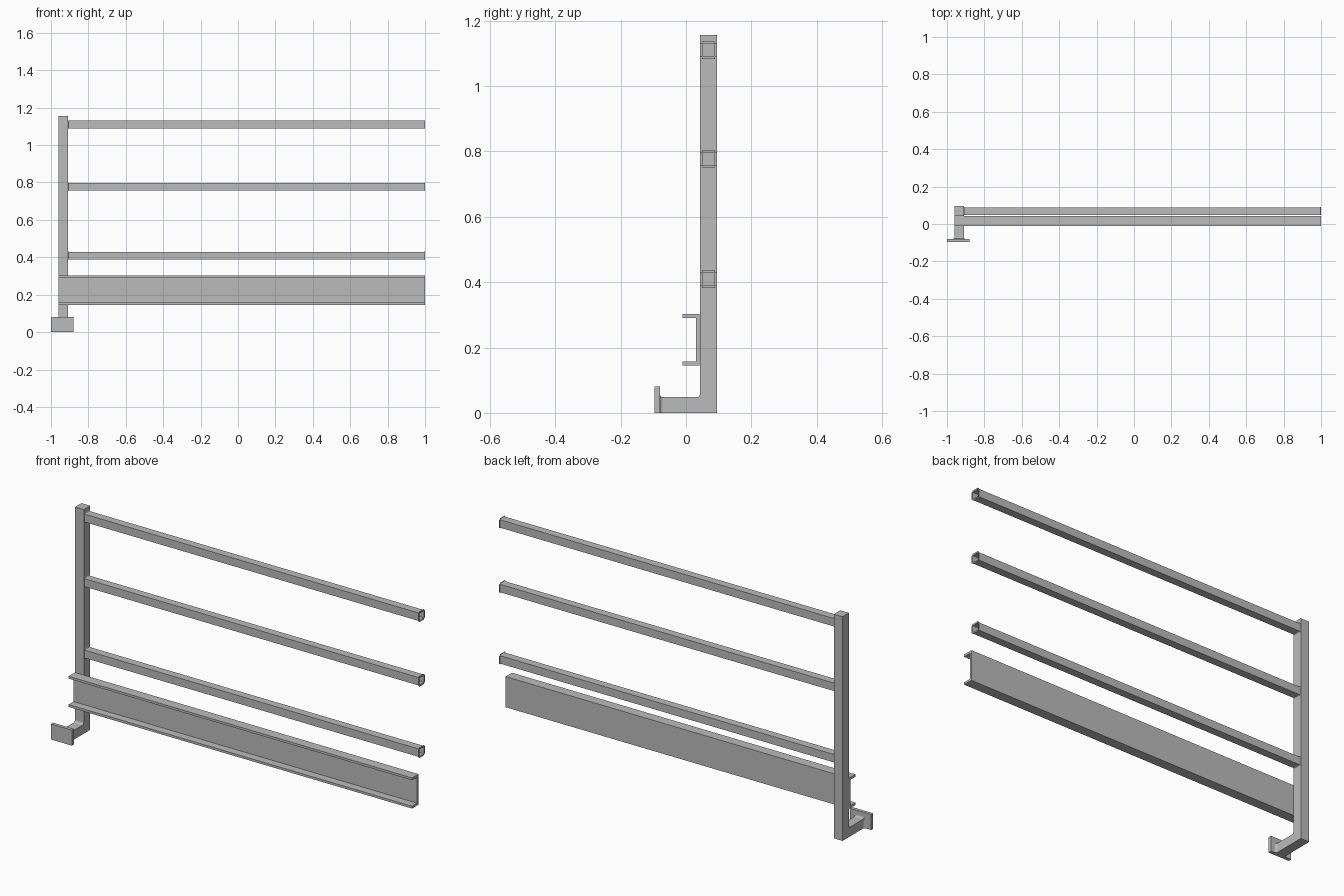
import bpy
import bmesh
from mathutils import Vector

cube = bpy.data.objects.get("Cube")
if cube:
    bpy.data.objects.remove(cube, do_unlink=True)

# Single steel colour
steel = bpy.data.materials.new("grey steel")
steel.use_nodes = True
colour = (0.5, 0.5, 0.5, 1)
steel.diffuse_color = colour
steel.node_tree.nodes["Principled BSDF"].inputs["Base Color"].default_value = colour


def finish(name, bm):
    bmesh.ops.recalc_face_normals(bm, faces=bm.faces)
    mesh = bpy.data.meshes.new(name)
    bm.to_mesh(mesh)
    bm.free()
    mesh.materials.append(steel)
    obj = bpy.data.objects.new(name, mesh)
    bpy.context.collection.objects.link(obj)
    return obj


def prism(name, profile, origin, u, v, sweep):
    """Extrude a 2D profile, laid out on axes u and v, along sweep."""
    bm = bmesh.new()
    o, u, v = Vector(origin), Vector(u), Vector(v)
    face = bm.faces.new([bm.verts.new(o + u * a + v * b) for a, b in profile])
    new = bmesh.ops.extrude_face_region(bm, geom=[face])["geom"]
    verts = [g for g in new if isinstance(g, bmesh.types.BMVert)]
    bmesh.ops.translate(bm, verts=verts, vec=Vector(sweep))
    return finish(name, bm)


def box(name, low, high):
    w, d, h = (b - a for a, b in zip(low, high))
    return prism(name, [(0, 0), (w, 0), (w, d), (0, d)], low,
                 (1, 0, 0), (0, 1, 0), (0, 0, h))


def weld(name, corner, u, v, sweep, size=0.01):
    """Concave fillet filling the corner between directions u and v."""
    s = size
    profile = [(0, 0), (s, 0), (s * 0.5, s * 0.13), (s * 0.29, s * 0.29),
               (s * 0.13, s * 0.5), (0, s)]
    return prism(name, profile, corner, u, v, sweep)


X, Y, Z = Vector((1, 0, 0)), Vector((0, 1, 0)), Vector((0, 0, 1))

# Upright post, foot arm and mounting plate
POST_L, POST_R = -0.96, -0.91
PLATE_Y, POST_Y, ARM_Z = -0.08, 0.043, 0.048
box("post", (POST_L, POST_Y, 0), (POST_R, 0.095, 1.156))
box("foot_arm", (POST_L, PLATE_Y, 0), (POST_R, POST_Y, ARM_Z))
box("mounting_plate", (-1, -0.097, 0), (-0.88, PLATE_Y, 0.08))

# Welds around the foot arm
width = X * (POST_R - POST_L)
weld("arm_weld_plate_top", (POST_L, PLATE_Y, ARM_Z), Y, Z, width)
weld("arm_weld_post_top", (POST_L, POST_Y, ARM_Z), -Y, Z, width)
for side, x, out in (("left", POST_R, X), ("right", POST_L, -X)):
    weld("arm_weld_plate_" + side, (x, PLATE_Y, 0), Y, out, Z * ARM_Z)

# Channel beam, open towards the front
channel = [(-0.01, 0.145), (0.042, 0.145), (0.042, 0.303), (-0.01, 0.303),
           (-0.01, 0.291), (0.031, 0.291), (0.031, 0.157), (-0.01, 0.157)]
prism("channel_beam", channel, (POST_L, 0, 0), Y, Z, X * (1 - POST_L))

# Hollow square rails with fillet welds at both ends
RAIL_Y, HALF, WALL = 0.069, 0.0205, 0.002


def hollow_rail(name, z):
    bm = bmesh.new()
    rings = []
    for x in (POST_R, 1):
        for r in (HALF, HALF - WALL):
            rings.append([bm.verts.new((x, RAIL_Y + a * r, z + b * r))
                          for a, b in ((-1, -1), (1, -1), (1, 1), (-1, 1))])
    outer_a, inner_a, outer_b, inner_b = rings
    for p, q in ((outer_a, outer_b), (inner_a, inner_b),
                 (outer_a, inner_a), (outer_b, inner_b)):
        for i in range(4):
            j = (i + 1) % 4
            bm.faces.new((p[i], p[j], q[j], q[i]))
    return finish(name, bm)


for label, z in (("lower", 0.409), ("middle", 0.777), ("upper", 1.11)):
    hollow_rail(label + "_rail", z)
    for end, x, inward in (("post", POST_R, X), ("free", 1, -X)):
        centre = Vector((x, RAIL_Y, z))
        for i, (out, along) in enumerate(((Y, Z), (-Y, Z), (Z, Y), (-Z, Y))):
            weld(f"{label}_rail_{end}_weld_{i + 1}",
                 centre + out * HALF - along * HALF,
                 inward, out, along * HALF * 2, 0.005 if out.y else 0.006)
